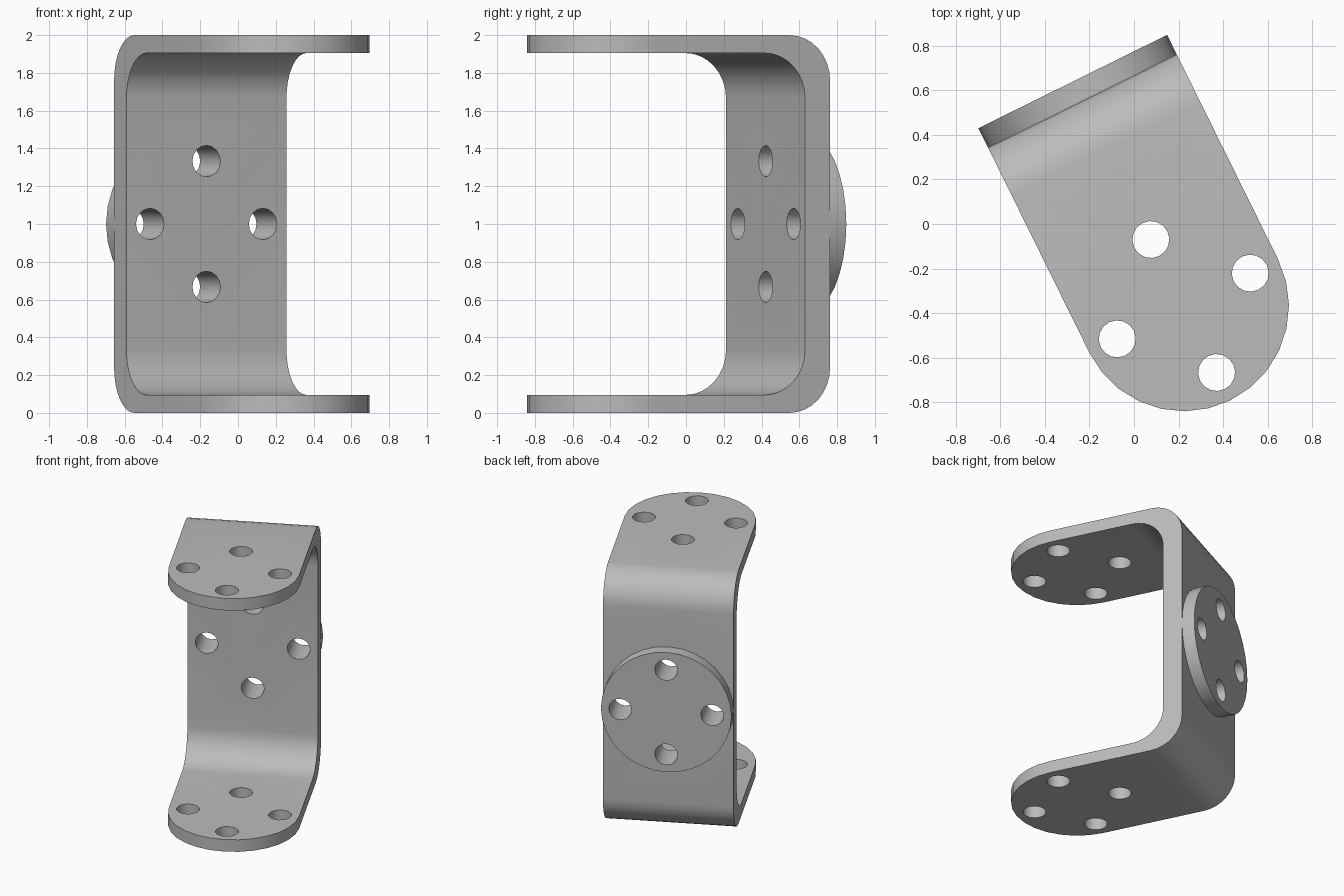
import bpy, bmesh
from math import pi, sin, cos, radians
from mathutils import Matrix, Vector

if "Cube" in bpy.data.objects:
    bpy.data.objects.remove(bpy.data.objects["Cube"])

R = 0.4725                 # half width of the bracket
HOLE_R, HOLE_RING = 0.083, 0.333
FLANGE, BEND = 0.095, 0.24
BACK, INNER, DISC = 0.599, 0.452, 0.695
MID, EYE = 0.037, -0.429   # centre line and centre of the rounded ends
TURN = Matrix.Rotation(radians(26.3), 4, 'Z')

metal = bpy.data.materials.new("grey metal")
metal.use_nodes = True
grey = (0.5, 0.5, 0.5, 1)
metal.diffuse_color = grey
metal.node_tree.nodes["Principled BSDF"].inputs["Base Color"].default_value = grey


def prism(name, points, offset):
    """Extrude a closed outline by an offset vector."""
    bm = bmesh.new()
    face = bm.faces.new([bm.verts.new(p) for p in points])
    out = bmesh.ops.extrude_face_region(bm, geom=[face])
    moved = [g for g in out["geom"] if isinstance(g, bmesh.types.BMVert)]
    bmesh.ops.translate(bm, verts=moved, vec=offset)
    bmesh.ops.recalc_face_normals(bm, faces=bm.faces)
    mesh = bpy.data.meshes.new(name)
    bm.to_mesh(mesh)
    bm.free()
    mesh.materials.append(metal)
    ob = bpy.data.objects.new(name, mesh)
    bpy.context.collection.objects.link(ob)
    return ob


def arc(cx, cy, r, start, end, steps):
    angles = [radians(start + (end - start) * i / steps) for i in range(steps + 1)]
    return [(cx + r * cos(a), cy + r * sin(a)) for a in angles]


def boolean(ob, cutter, operation):
    mod = ob.modifiers.new("cut", 'BOOLEAN')
    mod.operation, mod.object, mod.solver = operation, cutter, 'EXACT'
    bpy.context.view_layer.objects.active = ob
    bpy.ops.object.modifier_apply(modifier=mod.name)


def drill(ob, centre, axis_a, axis_b, depth):
    """Four holes in a cross around the centre."""
    centre, a, b = Vector(centre), Vector(axis_a), Vector(axis_b)
    for k in range(4):
        c = centre + HOLE_RING * (a * cos(k * pi / 2) + b * sin(k * pi / 2))
        ring = [c + a * x + b * y for x, y in arc(0, 0, HOLE_R, 0, 360, 16)[:-1]]
        cutter = prism("hole_cutter", ring, depth)
        boolean(ob, cutter, 'DIFFERENCE')
        bpy.data.objects.remove(cutter)


# U-shaped strip with rounded bends
front, top, lip = -1.2, 2 - FLANGE, INNER - BEND
section = [(front, 0)]
section += arc(BACK - BEND, BEND, BEND, -90, 0, 8)
section += arc(BACK - BEND, 2 - BEND, BEND, 0, 90, 8)
section += [(front, 2), (front, top)]
section += arc(lip, top - BEND, BEND, 90, 0, 8)
section += arc(lip, FLANGE + BEND, BEND, 0, -90, 8)
section += [(front, FLANGE)]
bracket = prism("bracket", [(MID - 0.6, y, z) for y, z in section], (1.2, 0, 0))

# Trim to the rounded plan outline
plan = arc(MID, EYE, R, 180, 360, 14) + [(MID + R, 1), (MID - R, 1)]
trim = prism("plan_cutter", [(x, y, -0.2) for x, y in plan], (0, 0, 2.4))
boolean(bracket, trim, 'INTERSECT')
bpy.data.objects.remove(trim)

# Round boss on the back
boss = prism("back_disc", [(x, BACK, z) for x, z in arc(MID, 1, R, 0, 360, 32)[:-1]],
             (0, DISC - BACK, 0))

# Bolt holes through the arms, the back plate and the disc
X, Y, Z = (1, 0, 0), (0, 1, 0), (0, 0, 1)
drill(bracket, (MID, EYE, -0.2), X, Y, (0, 0, 2.4))
for part in (bracket, boss):
    drill(part, (MID, INNER - 0.1, 1), X, Z, (0, 0.5, 0))

# Turn the assembly and smooth the curved faces
for part in (bracket, boss):
    part.data.transform(TURN)
    bpy.ops.object.select_all(action='DESELECT')
    part.select_set(True)
    bpy.context.view_layer.objects.active = part
    bpy.ops.object.shade_smooth_by_angle(angle=radians(35))
